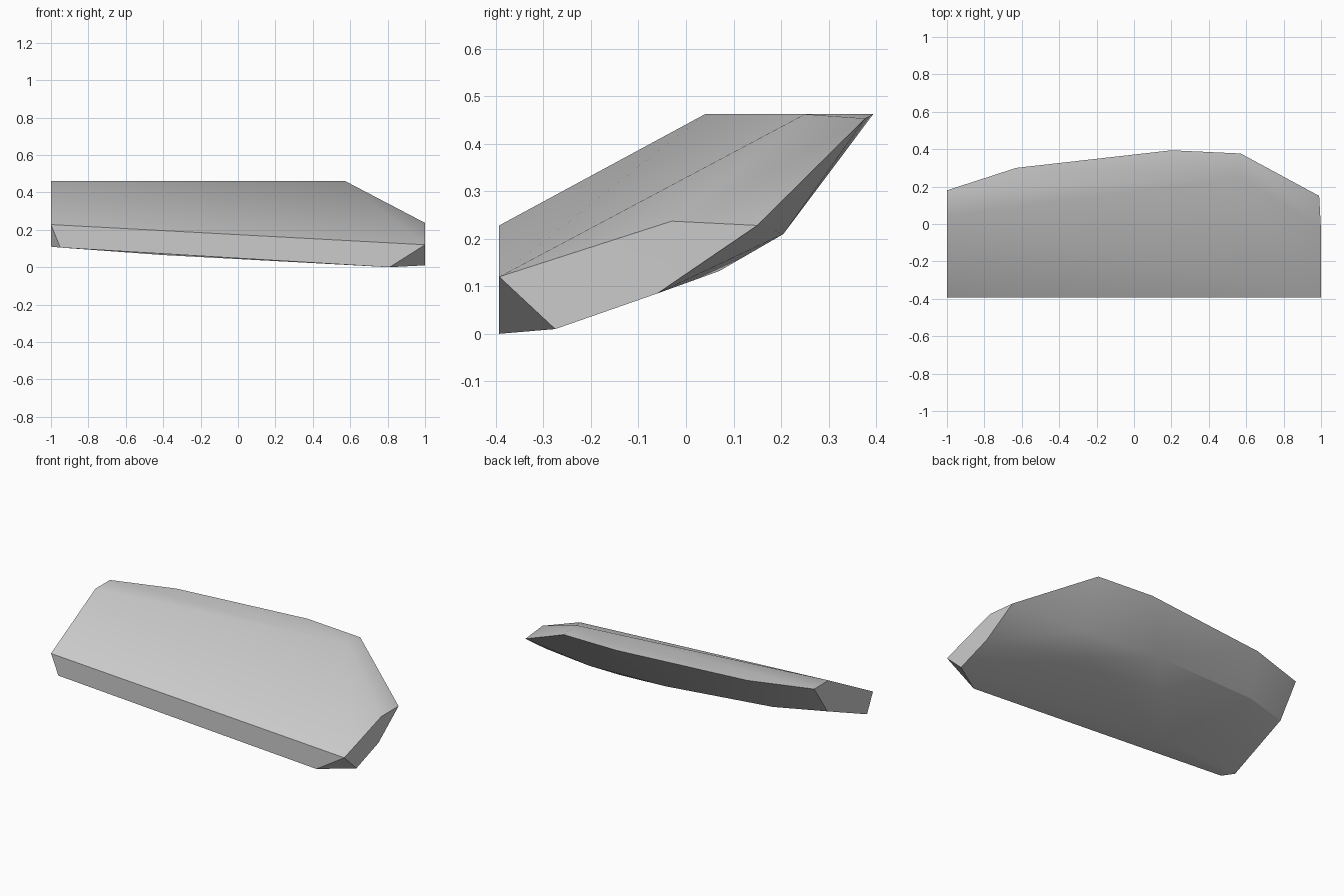
import bpy
import bmesh
import math

cube = bpy.data.objects.get("Cube")
if cube:
    bpy.data.objects.remove(cube, do_unlink=True)

grey = bpy.data.materials.new("plain_grey")
grey.use_nodes = True
colour = (0.6, 0.6, 0.6, 1)
grey.diffuse_color = colour
grey.node_tree.nodes["Principled BSDF"].inputs["Base Color"].default_value = colour

# Corner outlines of the chipped slab
front_edge = [(-1, -.393, .228), (1, -.393, .12), (.81, -.393, 0), (-.95, -.393, .105)]
top_crease = [(-1, .04, .462), (.57, .25, .462)]
back_top = [(.99, .15, .228), (.57, .377, .453), (.2, .394, .462),
            (-.63, .3, .462), (-1, .18, .462)]
back_bottom = [(1, -.06, .085), (.52, .205, .21), (-.01, .215, .228),
               (-.7, .15, .26), (-1, .05, .275)]
end_corners = [(1, -.03, .237), (1, -.275, .01), (-1, -.335, .11)]
belly = [(.4, .07, .132), (-.4, -.25, .065)]

# Wrap the corners in flat facets
bm = bmesh.new()
for point in front_edge + top_crease + back_top + back_bottom + end_corners + belly:
    bm.verts.new(point)
bmesh.ops.convex_hull(bm, input=bm.verts[:])
bmesh.ops.dissolve_limit(bm, angle_limit=math.radians(1),
                         verts=bm.verts[:], edges=bm.edges[:])
bmesh.ops.recalc_face_normals(bm, faces=bm.faces[:])

mesh = bpy.data.meshes.new("slab")
bm.to_mesh(mesh)
bm.free()
mesh.materials.append(grey)
slab = bpy.data.objects.new("slab", mesh)
bpy.context.collection.objects.link(slab)

# Soft shading over shallow facets, crisp outer edges
bpy.context.view_layer.objects.active = slab
slab.select_set(True)
bpy.ops.object.shade_smooth_by_angle(angle=math.radians(30))
